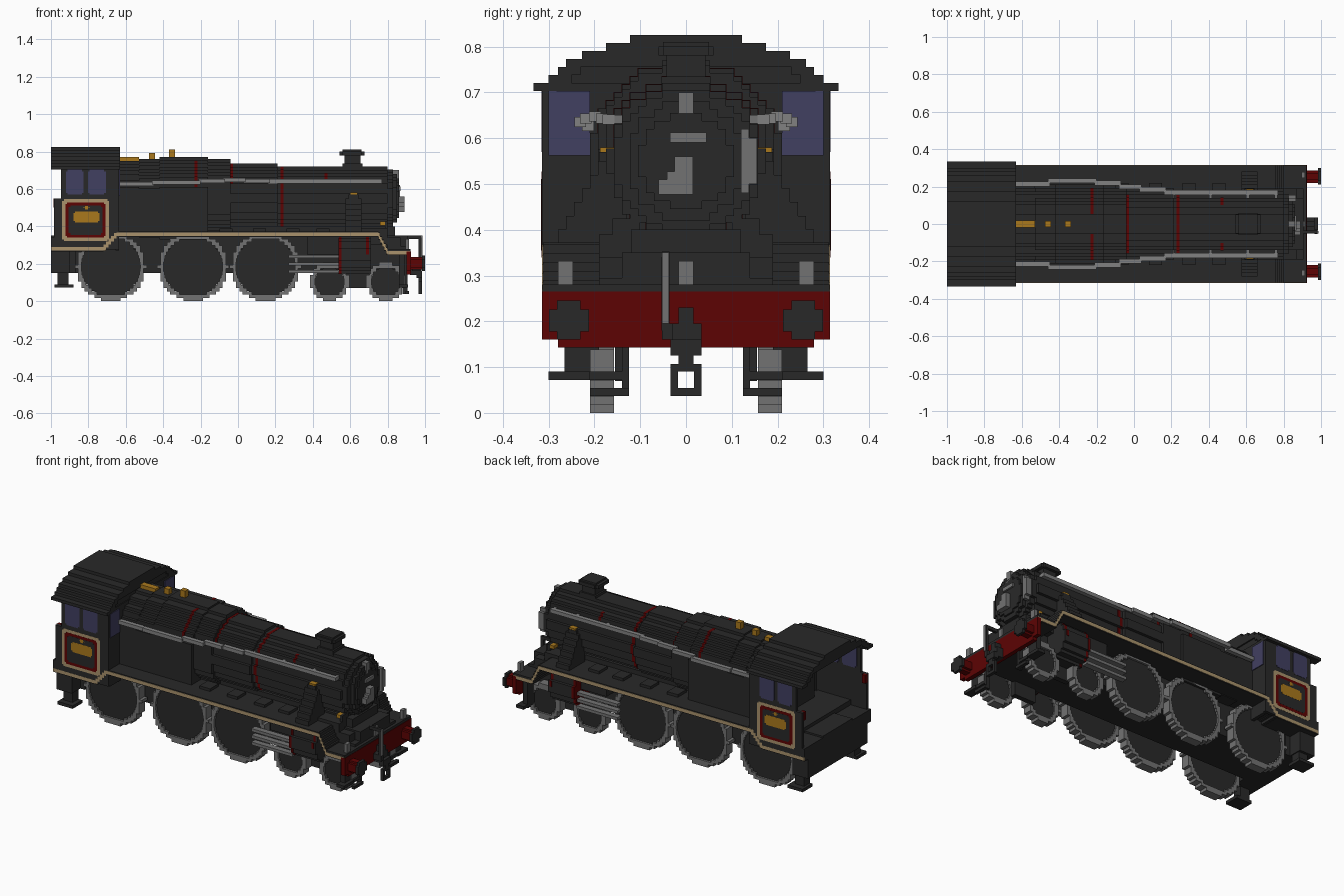
import bpy, bmesh, math
from mathutils import Matrix, Vector

old = bpy.data.objects.get("Cube")
if old:
    bpy.data.objects.remove(old)

V = 0.0175  # size of one block


def material(name, r, g, b):
    mat = bpy.data.materials.new(name)
    mat.use_nodes = True
    mat.diffuse_color = (r, g, b, 1)
    mat.node_tree.nodes["Principled BSDF"].inputs["Base Color"].default_value = (r, g, b, 1)
    return mat


charcoal = material("charcoal", .022, .022, .022)
steel = material("steel grey", .17, .17, .17)
pale = material("pale grey", .22, .22, .22)
cream = material("cream", .4, .29, .15)
gold = material("gold", .4, .19, .012)
red = material("dark red", .11, .001, .001)
glass = material("blue glass", .053, .05, .12)


def part(name, mat, boxes, mirror=False):
    """One object from boxes (x0, x1, y0, y1, z0, z1), optionally mirrored across y."""
    bm = bmesh.new()
    for x0, x1, y0, y1, z0, z1 in boxes:
        centre = Vector((x0 + x1, y0 + y1, z0 + z1)) / 2
        size = Matrix.Diagonal((x1 - x0, y1 - y0, z1 - z0, 1))
        bmesh.ops.create_cube(bm, size=1, matrix=Matrix.Translation(centre) @ size)
    mesh = bpy.data.meshes.new(name)
    bm.to_mesh(mesh)
    bm.free()
    mesh.materials.append(mat)
    obj = bpy.data.objects.new(name, mesh)
    bpy.context.collection.objects.link(obj)
    if mirror:
        mod = obj.modifiers.new("Mirror", "MIRROR")
        mod.use_axis = (False, True, False)
        mod.use_mirror_merge = False
    return obj


def rows(half_width, half_height):
    """Stepped ellipse as (half width, bottom, top) rows."""
    n = max(2, round(2 * half_height / V))
    h = 2 * half_height / n
    for i in range(n):
        z = -half_height + i * h
        t = (z + h / 2) / half_height
        w = round(half_width * math.sqrt(1 - t * t) / V) * V
        yield max(w, V), z, z + h


def drum(x0, x1, ry, rz, zc, straight=False):
    """Stepped barrel along x, with optional straight lower sides."""
    return [(x0, x1, -ry if straight and a < 0 else -w, ry if straight and a < 0 else w, zc + a, zc + b)
            for w, a, b in rows(ry, rz)]


def disc(xc, zc, r, y0, y1):
    return [(xc - w, xc + w, y0, y1, zc + a, zc + b) for w, a, b in rows(r, r)]


def ring(xc, zc, r, inner, y0, y1):
    boxes = []
    for w, a, b in rows(r, r):
        mid = (a + b) / 2
        gap = math.sqrt(max(inner * inner - mid * mid, 0))
        gap = min(gap, w - V)
        if gap < V:
            boxes.append((xc - w, xc + w, y0, y1, zc + a, zc + b))
        else:
            boxes += [(xc - w, xc - gap, y0, y1, zc + a, zc + b),
                      (xc + gap, xc + w, y0, y1, zc + a, zc + b)]
    return boxes


def footplate_run(y0, y1, low, high):
    """Boxes that follow the rise and fall of the running board."""
    run = [(-1, -.72, .27), (-.65, .75, .348), (.8, .92, .25)]
    boxes = [(a, b, y0, y1, z + low, z + high) for a, b, z in run]
    for (_, a, za), (b, _, zb) in zip(run, run[1:]):
        n = 5
        for i in range(n):
            s, z = (b - a) / n, za + (zb - za) * (i + .5) / n
            boxes.append((a + i * s, a + i * s + s, y0, y1, z + low - .006, z + high + .006))
    return boxes


# Wheels: three driving pairs and two small leading pairs
for label, r, places in (("driving", .184, (-.68, -.24, .147)), ("leading", .104, (.49, .79))):
    for i, x in enumerate(places):
        part(f"{label}_wheel_tyre_{i + 1}", steel, ring(x, r, r, r - .026, .157, .21), True)
        part(f"{label}_wheel_centre_{i + 1}", charcoal, disc(x, r, r - .018, .165, .198), True)

# Frame, running board and lining
part("main_frame", charcoal, [(-1, .905, -.14, .14, .15, .35)])
part("bogie_frame", charcoal, [(.57, .71, .125, .155, .07, .16)], True)
part("running_board", charcoal, footplate_run(0, .3125, -.004, .024), True)
part("lining", cream, footplate_run(.308, .3145, 0, .019), True)
part("rear_beam", charcoal, [(-1, -.9, -.28, .28, .15, .27), (-.99, -.87, -.2, .2, .15, .28)])
part("rear_step", charcoal, [(-.965, -.905, .21, .265, .08, .16), (-.98, -.88, .21, .3, .072, .09)], True)


# Cylinders with red bands, and slide bars
def cylinder(x0, x1, grow):
    return [(x0, x1, .14, .18 + w + grow, .25 + a, .25 + b) for w, a, b in rows(.105, .105)]


part("cylinder", charcoal, cylinder(.54, .71, 0) + [(.37, .54, .13, .22, .25, .35)], True)
part("cylinder_bands", red, cylinder(.537, .553, .002) + cylinder(.685, .7, .002)[6:], True)
part("slide_bars", steel, [(.27, .54, .225, .26, z, z + V) for z in (.15, .19, .23)], True)

# Boiler, firebox and smokebox, tapering towards the front
ZC = .55
sections = [(-.7, -.53, .21, .2), (-.53, -.42, .21, .21), (-.42, -.16, .21, .22),
            (-.16, -.04, .2, .21), (-.04, .21, .185, .185), (.21, .8, .17, .17)]
barrel = []
for x0, x1, ry, rz in sections:
    barrel += drum(x0, x1, ry, rz, ZC, x0 < -.2)
part("boiler", charcoal, barrel)
part("boiler_base", charcoal, [(-.64, -.16, -.21, .21, .36, .45), (-.16, .8, -.11, .11, .36, .4)])
part("smokebox_front", charcoal, drum(.8, .83, .155, .155, ZC) + drum(.83, .85, .13, .13, ZC)
     + drum(.85, .86, .105, .105, ZC))
part("smokebox_saddle", charcoal, [(.6, .8, -.19, .19, .3, .39), (.8, .87, -.19, .19, .26, .34),
                                   (.8, .84, -.12, .12, .34, .4), (.87, .905, -.19, .19, .26, .295)])
for i, (x, ry, rz, low, depth) in enumerate([(-.225, .21, .22, .05, .06), (-.035, .185, .185, .07, .2),
                                             (.235, .17, .17, -.17, .2), (.47, .17, .17, .09, .02)]):
    band = [(x - V / 2, x + V / 2, max(w - depth, 0), w + .0008, ZC + a, ZC + b + .0008)
            for w, a, b in rows(ry, rz) if a > low and (depth > .1 or w > .1)]
    part(f"boiler_band_{i + 1}", red, band, True)

# Chimney, steam pipes and top fittings
part("chimney", charcoal, [(.57, .655, -.043, .043, .71, .79), (.56, .665, -.053, .053, .71, .735),
                           (.543, .675, -.05, .05, .78, .8), (.56, .66, -.06, .06, .78, .8),
                           (.56, .66, -.05, .05, .8, .81)])
part("steam_pipe", charcoal, [(.575, .66, .13, .28 - i * V, .37 + i * .03, .4 + i * .03)
                              for i in range(6)] + [(.59, .645, .13, .19, .55, .57)], True)
part("whistles_and_valves", gold, [(-.635, -.53, -.018, .018, .74, .772), (-.477, -.445, -.016, .016, .75, .792),
                                   (-.37, -.337, -.016, .016, .76, .81)])
part("small_brass_fittings", gold, [(.6, .64, .15, .188, .57, .58), (.76, .785, .12, .16, .405, .425)], True)
part("fitting_guard", charcoal, [(.785, .8, .1, .16, .39, .425)], True)
part("running_board_boxes", charcoal, [(x, x + .07, .14, .22, .36, .388) for x in (-.1, .08, .26, .42)], True)

# Handrails
rail = [(-.63, -.45, .215), (-.46, -.2, .232), (-.21, -.07, .22), (-.08, .04, .2), (.03, .17, .185), (.16, .77, .17)]
part("boiler_handrail", pale, [(a, b, y - .014, y + .012, .624 + z, .646 + z)
                               for (a, b, y), z in zip(rail, (-.008, 0, .008, .012, .008, .006))], True)
part("handrail_posts", steel, [(x, x + V, .13, .165, .632, .65) for x in (.2, .4, .6, .75)], True)
part("smokebox_rail", steel, [(.83, .865, .12, .138, .48, .62), (.83, .865, .138, .155, .5, .6)])
part("smokebox_door_fittings", steel, [(.85, .89, -.06, .015, .477, .51), (.85, .89, -.042, .015, .51, .527),
                                       (.85, .89, -.025, .015, .527, .56), (.85, .87, -.035, .045, .59, .612),
                                       (.83, .86, -.016, .016, .635, .7)])

# Cab, open at the back
part("cab_side", charcoal, [(-.985, -.635, .295, .314, .275, .55), (-.945, -.635, .295, .314, .55, .71)], True)
part("cab_front", charcoal, [(-.655, -.635, -.3, .3, .27, .72), (-.655, -.64, -.25, .25, .7, .765),
                             (-.655, -.64, -.16, .16, .765, .8)])
part("cab_floor", charcoal, [(-1, -.64, -.3135, .3135, .288, .34), (-.88, -.64, -.297, .297, .288, .37)])
part("cab_handles", red, [(-.987, -.965, .278, .298, .5, .55)], True)
roof_widths = (.333, .3, .28, .262, .227, .175, .122)
part("cab_roof", charcoal, [(-1, -.632, -w if i > 2 else w - .05, w, .703 + i * V, .703 + (i + 1) * V)
                            for i, w in enumerate(roof_widths)], True)
part("cab_side_windows", glass, [(x + c, x + .095 - c, y, y + .006, .57 + d, .703 - d) for x in (-.92, -.802)
                                 for y in (.29, .3095) for c, d in ((0, V / 2), (V / 2, 0))], True)
part("cab_front_windows", glass, [(x, x + .008, .21, .3, .562, .703) for x in (-.66, -.638)], True)


# Painted panel on the cab side: nested plates
def panel(name, mat, x, z, half_x, half_z, layer):
    c, face = V / 2, .3144 + layer * .0006
    part(name, mat, [(x - half_x, x + half_x, .31, face, z - half_z + c, z + half_z - c),
                     (x - half_x + c, x + half_x - c, .31, face, z - half_z, z + half_z)], True)


panel("panel_cream_border", cream, -.815, .433, .125, .112, 1)
panel("panel_red_border", red, -.815, .433, .107, .094, 2)
panel("panel_field", charcoal, -.815, .433, .09, .078, 3)
panel("panel_plate", gold, -.81, .45, .07, .03, 4)
panel("panel_plate_top", gold, -.81, .5, .018, .01, 4)

# Front end: buffer beam, buffers, lamp irons, coupling and pipe
part("buffer_beam", red, [(.9, .925, -.315, .315, .16, .265), (.9, .925, -.28, .28, .143, .16)])
part("front_deck", charcoal, [(.8, .923, -.313, .313, .262, .28)])
part("buffer_shaft", red, [(.92, .985, .22, .285, .18, .225), (.92, .985, .235, .27, .168, .236)], True)
part("buffer_head", charcoal, [(.983, 1, .212, .299, .178, .226), (.983, 1, .23, .282, .16, .245)], True)
part("lamp_irons", steel, [(.895, .915, y - .016, y + .016, .28, .332) for y in (-.263, 0, .263)])
part("coupling", charcoal, [(.92, .965, -.034, .034, .14, .195), (.92, .965, -.016, .016, .195, .23),
                            (.955, .985, -.034, .034, .125, .16), (.965, .983, -.016, .016, .1, .13),
                            (.965, .983, -.034, .034, .09, .107), (.965, .983, -.034, .034, .037, .054)])
part("coupling_link", charcoal, [(.965, .983, .018, .034, .05, .095)], True)
part("vacuum_pipe", steel, [(.978, .986, -.052, -.037, .195, .35)])
part("vacuum_pipe_hose", charcoal, [(.9, .98, -.052, -.036, .333, .352), (.965, .98, -.053, -.036, .18, .34),
                                    (.93, .98, -.052, -.03, .16, .195)])
part("guard_iron", charcoal, [(.88, .905, .125, .14, .037, .16), (.895, .915, .125, .21, .037, .054),
                              (.88, .905, .14, .21, .072, .09)], True)
part("front_step", charcoal, [(.86, .89, .19, .265, .08, .25), (.86, .91, .21, .3, .072, .09)], True)
